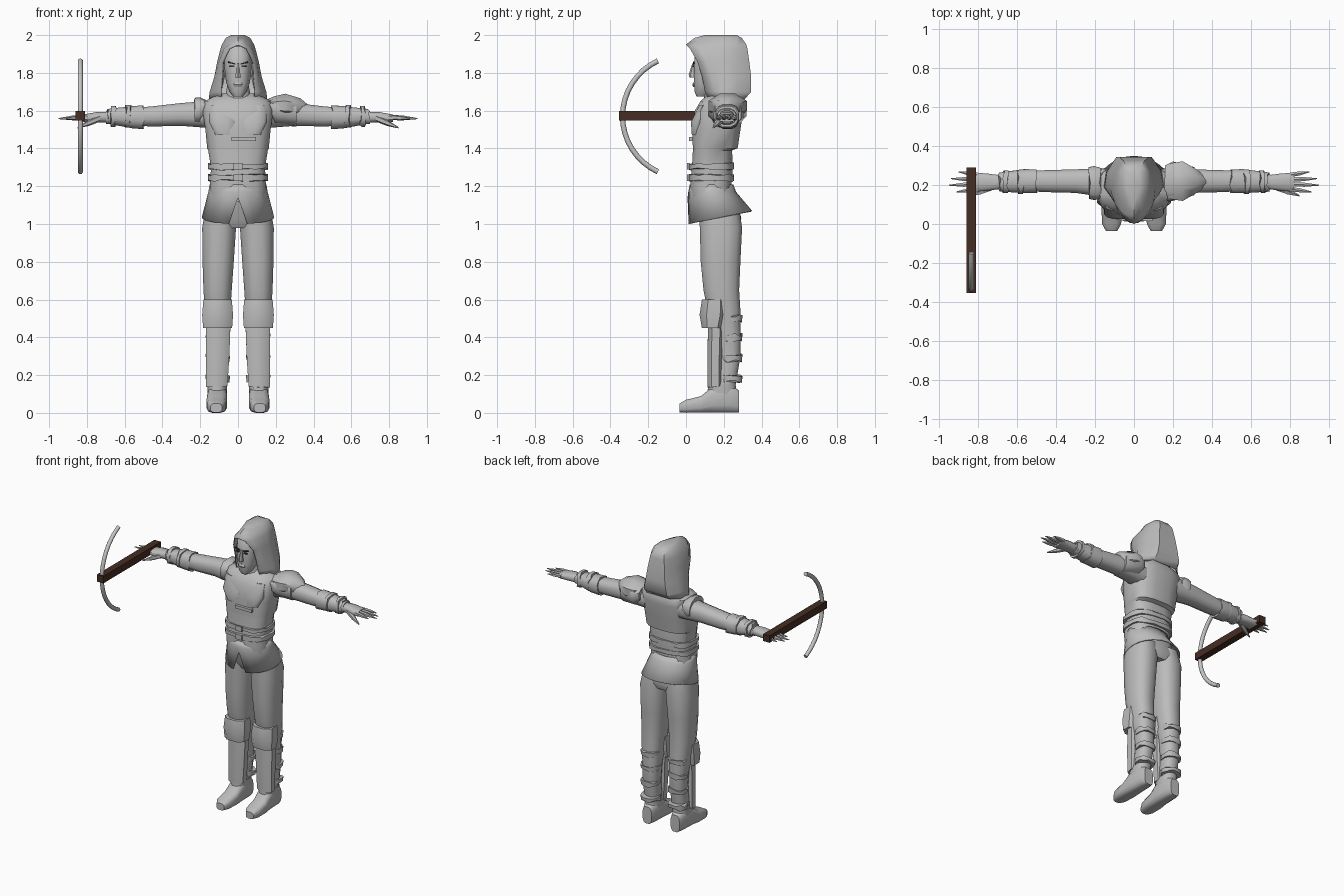
import bpy, bmesh, math, random
from mathutils import Matrix, Vector

random.seed(4)
if "Cube" in bpy.data.objects:
    bpy.data.objects.remove(bpy.data.objects["Cube"])

parts = []


def material(name, red, green, blue):
    mat = bpy.data.materials.new(name)
    mat.use_nodes = True
    mat.diffuse_color = (red, green, blue, 1)
    shader = next(n for n in mat.node_tree.nodes if n.type == 'BSDF_PRINCIPLED')
    shader.inputs["Base Color"].default_value = (red, green, blue, 1)
    return mat


GREY = material("cloth_grey", .5, .5, .5)
STEEL = material("bow_steel", .56, .56, .56)
BROWN = material("dark_wood", .06, .026, .017)
DARK = material("brow_dark", .04, .035, .035)
RED = material("eye_red", .4, .03, .03)


def finish(name, bm, mat, thickness=0):
    bmesh.ops.remove_doubles(bm, verts=bm.verts, dist=.0005)
    bmesh.ops.recalc_face_normals(bm, faces=bm.faces)
    mesh = bpy.data.meshes.new(name)
    bm.to_mesh(mesh)
    bm.free()
    mesh.materials.append(mat)
    obj = bpy.data.objects.new(name, mesh)
    bpy.context.collection.objects.link(obj)
    if thickness:
        shell = obj.modifiers.new("thickness", 'SOLIDIFY')
        shell.thickness = thickness
    parts.append(obj)
    return obj


def skin(bm, rings, closed=True, caps=True):
    """Bridge equal rings of points with quads."""
    rows = [[bm.verts.new(p) for p in ring] for ring in rings]
    count = len(rows[0])
    for low, high in zip(rows, rows[1:]):
        for i in range(count if closed else count - 1):
            j = (i + 1) % count
            bm.faces.new((low[i], low[j], high[j], high[i]))
    if caps:
        bm.faces.new(rows[0])
        bm.faces.new(rows[-1])
    return rows


def loft(name, axis, stations, side=1, n=12, power=.8, rough=0, mat=GREY):
    """Station: position along axis, two centre coordinates, two radii."""
    rings = []
    for t, c1, c2, r1, r2 in stations:
        ring = []
        for i in range(n):
            angle = math.tau * (i + .5) / n
            c, s = math.cos(angle), math.sin(angle)
            a = c1 + r1 * math.copysign(abs(c) ** power, c)
            b = c2 + r2 * math.copysign(abs(s) ** power, s)
            u = t + random.uniform(-rough, rough)
            x, y, z = {'X': (u, a, b), 'Y': (a, u, b), 'Z': (a, b, u)}[axis]
            ring.append((x * side, y, z))
        rings.append(ring)
    bm = bmesh.new()
    skin(bm, rings)
    return finish(name, bm, mat)


def box(name, centre, size, mat=GREY, tilt=0):
    bm = bmesh.new()
    place = Matrix.Translation(centre) @ Matrix.Rotation(tilt, 4, 'Y')
    bmesh.ops.create_cube(bm, size=1, matrix=place @ Matrix.Diagonal((*size, 1)))
    return finish(name, bm, mat)


def spike(name, start, end, r1, r2, side):
    """Tapered finger or rag running along x."""
    mid = [(p + q) / 2 for p, q in zip(start, end)]
    loft(name, 'X', [(*start, r1, r2), (*mid, r1 * .9, r2 * .9),
                     (*end, r1 * .2, r2 * .2)], side, n=6)


# torso, with the vest's step on the back
loft("torso", 'Z', [(1.12, 0, .14, .15, .11), (1.2, 0, .13, .15, .11),
                    (1.3, 0, .14, .145, .11), (1.39, 0, .14, .16, .105),
                    (1.4, 0, .155, .165, .12), (1.5, 0, .16, .175, .13),
                    (1.6, 0, .175, .19, .13), (1.65, 0, .19, .18, .115),
                    (1.69, 0, .2, .1, .08)], n=16, power=.7)
loft("pelvis", 'Z', [(.98, 0, .185, .14, .09), (1.03, 0, .18, .165, .115),
                     (1.15, 0, .15, .15, .11)], n=16)
for z in (1.245, 1.305):
    loft("belt", 'Z', [(z - .015, 0, .135, .16, .12), (z + .015, 0, .135, .16, .12)],
         n=20, power=.7, rough=.007)
    box("belt_buckle", (0, .012, z), (.05, .012, .035))
box("chest_strap", (.03, .025, 1.45), (.13, .02, .022))
for side in (1, -1):
    loft("chest_panel", 'Z', [(1.47, .07, .06, .05, .03), (1.54, .08, .06, .075, .035),
                              (1.63, .09, .1, .06, .03)], side)

# tunic skirt with a notch at the front
def skirt_ring(z, rx, front, back, rise=0, notch=0, n=24):
    ring = []
    for i in range(n):
        angle = math.tau * i / n - math.pi / 2
        depth = (1 + math.sin(angle)) / 2
        ring.append((rx * math.cos(angle), front + (back - front) * depth,
                     z + rise * depth + (notch if i == 0 else 0)))
    return ring


bm = bmesh.new()
skin(bm, [skirt_ring(1.21, .15, .02, .25), skirt_ring(1.17, .157, .012, .265),
          skirt_ring(1, .192, .008, .35, .07, .14)], caps=False)
finish("tunic_skirt", bm, GREY, .008)

# hood, open at the front and closed over the tip
def hood_ring(z, half, front, back, opening):
    edge = [(opening, front), ((opening + half) * .53, front + .05), (half, .19),
            (half * .92, .27), (half * .6, back)]
    right = [(x, y, z) for x, y in edge]
    return right + [(-x, y, z) for x, y, z in reversed(right)]


bm = bmesh.new()
hood = [(1.66, .155, .12, .31, .09), (1.7, .15, .1, .345, .09), (1.78, .125, .085, .345, .085),
        (1.86, .11, .06, .335, .08), (1.93, .092, .02, .325, .045), (1.95, .085, 0, .32, 0),
        (1.985, .065, .045, .295, 0), (2, .035, .1, .26, 0)]
rows = skin(bm, [hood_ring(*station) for station in hood], closed=False, caps=False)
bm.faces.new(rows[-1][1:-1])
bm.faces.new((rows[-1][0], rows[-1][1], rows[-1][-2]))
finish("hood", bm, GREY, .006)

# head and face
loft("neck", 'Z', [(1.62, 0, .17, .08, .08), (1.75, 0, .16, .055, .06)])
loft("head", 'Z', [(1.675, 0, .085, .025, .03), (1.7, 0, .1, .045, .055),
                   (1.75, 0, .14, .064, .1), (1.83, 0, .15, .074, .11),
                   (1.9, 0, .155, .07, .11), (1.94, 0, .16, .05, .08)], n=16, power=.75)
loft("nose", 'Z', [(1.775, 0, .04, .017, .022), (1.79, 0, .038, .014, .024),
                   (1.85, 0, .045, .007, .012)], n=6)
loft("mouth", 'Z', [(1.725, 0, .05, .02, .012), (1.738, 0, .046, .026, .014),
                    (1.75, 0, .05, .02, .012)], n=8)
for side, label in ((1, "left"), (-1, "right")):
    box(label + "_brow", (side * .033, .041, 1.852), (.04, .009, .007), DARK, -side * .25)
    box(label + "_eye", (side * .032, .04, 1.835), (.026, .007, .01), DARK)
    box(label + "_iris", (side * .032, .038, 1.835), (.009, .007, .008), RED)
    loft(label + "_ear", 'Z', [(1.78, .07, .11, .006, .01), (1.82, .08, .12, .01, .02),
                               (1.85, .08, .12, .008, .015)], side, n=6)

    # arm, bracer and its straps
    loft(label + "_arm", 'X', [(.13, .2, 1.575, .085, .07), (.2, .215, 1.58, .072, .07),
                               (.3, .22, 1.58, .062, .062), (.45, .22, 1.57, .058, .055),
                               (.6, .22, 1.565, .05, .045), (.7, .215, 1.565, .04, .035)], side)
    loft(label + "_bracer", 'X', [(.5, .22, 1.565, .062, .065), (.56, .22, 1.565, .063, .06),
                                  (.69, .215, 1.57, .05, .04)], side, rough=.01)
    for x, r in ((.58, .065), (.66, .06)):
        loft(label + "_bracer_strap", 'X', [(x - .012, .217, 1.57, r, r * .95),
                                            (x + .012, .217, 1.57, r, r * .95)],
             side, rough=.008)

    # hand
    loft(label + "_palm", 'X', [(.68, .215, 1.565, .035, .03), (.75, .215, 1.565, .045, .028),
                                (.82, .215, 1.56, .05, .02)], side)
    for i, reach in enumerate((.91, .95, .94, .9)):
        y = .18 + .024 * i
        spike(label + "_finger", (.8, y, 1.565), (reach, y + (i - 1.5) * .01, 1.558),
              .013, .014, side)
    spike(label + "_thumb", (.73, .19, 1.56), (.85, .145, 1.51), .02, .018, side)

    # trouser leg
    loft(label + "_leg", 'Z', [(1.08, .09, .175, .085, .11), (.98, .1, .185, .092, .115),
                               (.8, .105, .183, .085, .108), (.65, .108, .187, .077, .097),
                               (.55, .108, .2, .07, .09), (.42, .105, .225, .06, .065),
                               (.3, .105, .23, .055, .06), (.12, .11, .2, .05, .06)], side)

    # knee pad, shin guard and calf straps
    loft(label + "_knee_pad", 'Z', [(.45, .108, .14, .082, .06), (.52, .108, .145, .087, .078),
                                    (.6, .108, .15, .08, .07)], side, n=8)
    loft(label + "_shin_guard", 'Z', [(.14, .112, .155, .06, .045), (.3, .108, .155, .066, .045),
                                      (.48, .105, .16, .07, .045)], side, n=8, rough=.006)
    for z in (.18, .29, .4, .5):
        loft(label + "_calf_strap", 'Z', [(z - .015, .107, .24, .064, .058),
                                          (z + .015, .107, .24, .066, .06)],
             side, rough=.01)

    # boot
    loft(label + "_boot", 'Y', [(-.035, .115, .026, .03, .024), (0, .115, .035, .05, .035),
                                (.08, .113, .045, .055, .045), (.14, .11, .07, .053, .07),
                                (.24, .11, .075, .05, .075), (.28, .11, .06, .035, .06)],
         side, power=.6)
    loft(label + "_boot_cuff", 'Z', [(.08, .11, .19, .05, .08), (.15, .11, .19, .055, .075)], side)

# layered left shoulder pad and small right shoulder flap
loft("left_shoulder_pad", 'X', [(.15, .2, 1.63, .06, .03), (.19, .22, 1.625, .1, .055),
                                (.25, .22, 1.625, .11, .07), (.33, .22, 1.615, .06, .055),
                                (.375, .215, 1.605, .015, .025)], n=8, power=1)
loft("left_shoulder_layer", 'X', [(.16, .21, 1.61, .095, .05), (.2, .22, 1.6, .105, .075),
                                  (.31, .22, 1.59, .075, .075)], n=10)
loft("right_shoulder_flap", 'X', [(.17, .21, 1.61, .08, .05), (.2, .21, 1.6, .09, .07),
                                  (.23, .21, 1.6, .085, .07)], -1, n=10, rough=.01)

# crossbow: wooden stock and a bent limb
box("crossbow_stock", (-.835, -.032, 1.573), (.05, .645, .05), BROWN)
radius, half_angle = .324, math.radians(65)
centre = Vector((-.835, -.012, 1.57))
bm = bmesh.new()
bmesh.ops.create_circle(bm, cap_ends=True, segments=10, radius=.014,
                        matrix=Matrix.Translation(centre - Vector((0, radius, 0))))
bmesh.ops.rotate(bm, verts=bm.verts, cent=centre, matrix=Matrix.Rotation(half_angle, 3, 'X'))
bmesh.ops.spin(bm, geom=bm.verts[:] + bm.edges[:] + bm.faces[:], cent=centre,
               axis=(1, 0, 0), angle=-half_angle * 2, steps=16)
finish("crossbow_limb", bm, STEEL)

# smooth shading with sharp creases
for obj in bpy.context.selected_objects:
    obj.select_set(False)
for obj in parts:
    obj.select_set(True)
bpy.context.view_layer.objects.active = parts[0]
bpy.ops.object.shade_smooth_by_angle(angle=math.radians(42))
